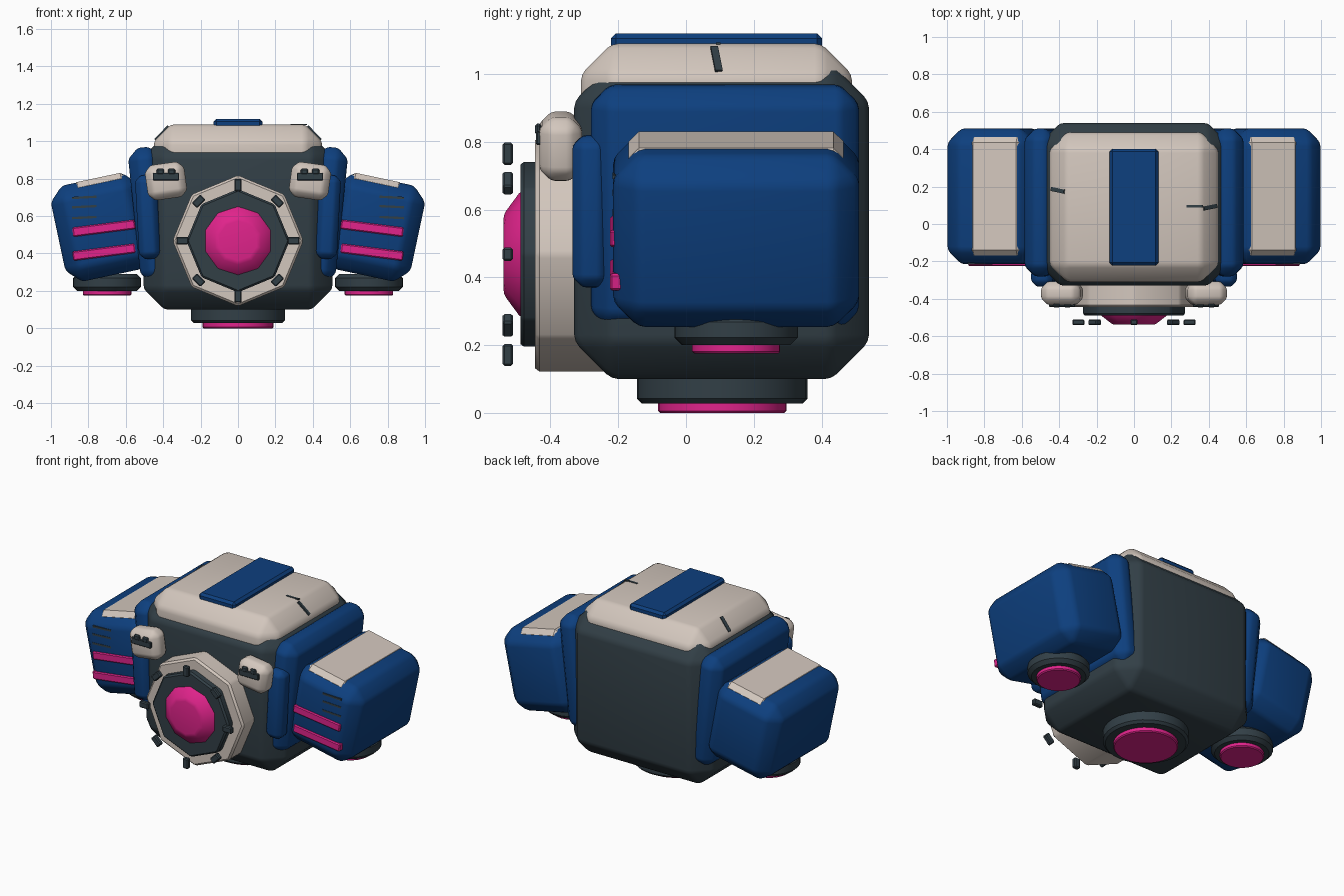
import bpy, bmesh, math
from mathutils import Matrix, Vector

if "Cube" in bpy.data.objects:
    bpy.data.objects.remove(bpy.data.objects["Cube"])


def material(name, rgb):
    m = bpy.data.materials.new(name)
    m.diffuse_color = (*rgb, 1)
    m.use_nodes = True
    m.node_tree.nodes["Principled BSDF"].inputs["Base Color"].default_value = m.diffuse_color
    return m


BLUE = material("navy blue", (0.004, 0.05, 0.21))
SLATE = material("dark slate", (0.032, 0.05, 0.062))
BEIGE = material("warm beige", (0.65, 0.57, 0.51))
PINK = material("hot pink", (0.75, 0.017, 0.26))


def soften(bm, width, segments):
    """Bevel every edge sharper than 30 degrees."""
    edges = [e for e in bm.edges if len(e.link_faces) == 2
             and e.calc_face_angle(0) > math.radians(30)]
    bmesh.ops.bevel(bm, geom=edges, offset=width, segments=segments,
                    profile=0.5, affect='EDGES', clamp_overlap=True)


def finish(bm, name, mat, chamfer, soft, loc, tilt):
    if chamfer:
        soften(bm, chamfer, 1)
    if soft:
        soften(bm, soft, 2)
    bmesh.ops.recalc_face_normals(bm, faces=bm.faces)
    me = bpy.data.meshes.new(name)
    bm.to_mesh(me)
    bm.free()
    me.materials.append(mat)
    ob = bpy.data.objects.new(name, me)
    bpy.context.collection.objects.link(ob)
    ob.location = loc
    ob.rotation_euler = (0, math.radians(tilt), 0)
    bpy.ops.object.select_all(action='DESELECT')
    bpy.context.view_layer.objects.active = ob
    ob.select_set(True)
    bpy.ops.object.shade_smooth_by_angle(angle=math.radians(31))
    return ob


def box(name, mat, loc, half, chamfer=0, soft=0, tilt=0):
    bm = bmesh.new()
    bmesh.ops.create_cube(bm, size=2)
    bmesh.ops.scale(bm, vec=Vector(half), verts=bm.verts)
    return finish(bm, name, mat, chamfer, soft, loc, tilt)


def disc(name, mat, loc, r1, r2, depth, sides=32, chamfer=0, soft=0, forward=False):
    """Cylinder or cone along z, or facing -y when forward is set."""
    bm = bmesh.new()
    bmesh.ops.create_cone(bm, cap_ends=True, segments=sides,
                          radius1=r1, radius2=r2, depth=depth)
    if forward:
        bmesh.ops.rotate(bm, verts=bm.verts, matrix=Matrix.Rotation(math.pi / 2, 3, 'X'))
    return finish(bm, name, mat, chamfer, soft, loc, 0)


# Torso
box("torso", SLATE, (0, 0.105, 0.565), (0.505, 0.435, 0.465), 0.11, 0.02)
box("top_cap", BEIGE, (0, 0.09, 0.94), (0.45, 0.40, 0.15), 0.09, 0.02)
box("top_strip", BLUE, (0, 0.09, 1.09), (0.13, 0.312, 0.03), 0.015)
disc("torso_thruster", SLATE, (0, 0.107, 0.08), 0.252, 0.252, 0.105, chamfer=0.015)
disc("torso_thruster_glow", PINK, (0, 0.107, 0.025), 0.19, 0.19, 0.05, chamfer=0.006)

# Chest core
CZ = 0.468
disc("core_housing", BEIGE, (0, -0.32, CZ), 0.35, 0.35, 0.25, 8, 0.012, forward=True)
disc("core_ring", SLATE, (0, -0.455, CZ), 0.276, 0.276, 0.067, 8, 0.01, forward=True)
disc("core_lens", PINK, (0, -0.512, CZ), 0.19, 0.118, 0.053, 10, soft=0.012, forward=True)
for i in range(8):
    a = i * math.pi / 4
    box("core_bolt", SLATE, (0.297 * math.cos(a), -0.526, CZ + 0.297 * math.sin(a)),
        (0.033, 0.015, 0.02), 0.006, tilt=math.degrees(a))

for s in (1, -1):
    # Shoulder plate and its front guard
    box("shoulder_plate", BLUE, (s * 0.47, 0.115, 0.607), (0.085, 0.395, 0.362),
        0.055, 0.015, s * 6)
    box("shoulder_guard", BLUE, (s * 0.482, -0.28, 0.595), (0.058, 0.055, 0.224),
        0.03, 0.01, s * 3)

    # Lamp block with dark fitting
    box("lamp_block", BEIGE, (s * 0.385, -0.37, 0.787), (0.106, 0.063, 0.095),
        0.035, 0.012, s * 8)
    box("lamp_bar", SLATE, (s * 0.385, -0.433, 0.811), (0.07, 0.01, 0.02), 0.004)
    for dx in (-0.03, 0.03):
        box("lamp_stud", SLATE, (s * 0.385 + dx, -0.436, 0.837), (0.02, 0.01, 0.017), 0.007)

    # Arm pod with top plate
    box("arm_pod", BLUE, (s * 0.727, 0.148, 0.54), (0.24, 0.363, 0.262),
        0.075, 0.02, s * 12)
    box("pod_top_plate", BEIGE, (s * 0.737, 0.148, 0.762), (0.148, 0.317, 0.045),
        0.03, tilt=s * 12)

    # Front stripes and vents
    for z in (0.535, 0.407):
        box("pod_stripe", PINK, (s * 0.717, -0.2, z), (0.168, 0.025, 0.025),
            0.006, tilt=s * 7.3)
    for z in (0.70, 0.65, 0.592):
        box("pod_vent", SLATE, (s * 0.822, -0.193, z), (0.066, 0.024, 0.006),
            tilt=s * 3)

    # Pod thruster
    disc("pod_thruster", SLATE, (s * 0.70, 0.148, 0.245), 0.182, 0.182, 0.09, chamfer=0.022)
    disc("pod_thruster_glow", PINK, (s * 0.70, 0.148, 0.195), 0.13, 0.13, 0.04, chamfer=0.006)

# Cracks across the cap shoulders
for s, y in ((1, 0.09), (-1, 0.18)):
    crack = box("cap_crack", SLATE, (s * 0.408, y, 1.045), (0.05, 0.011, 0.004), tilt=s * 45)
    crack.rotation_euler.z = s * 0.2
box("cap_crack_end", SLATE, (0.325, 0.095, 1.09), (0.045, 0.007, 0.003))
